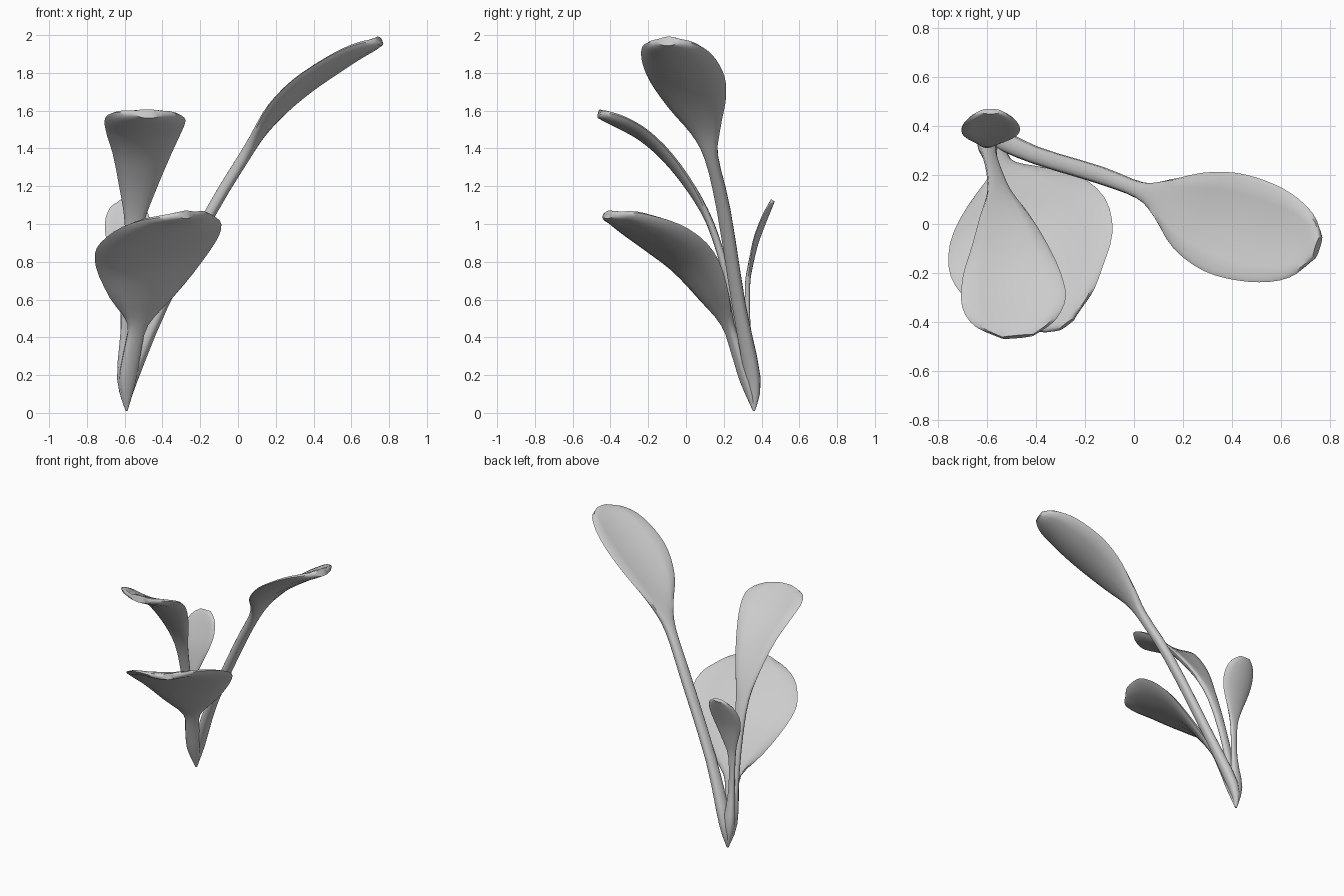
import bpy, bmesh, math
from mathutils import Vector

cube = bpy.data.objects.get("Cube")
if cube:
    bpy.data.objects.remove(cube, do_unlink=True)

mat = bpy.data.materials.new("pale grey")
mat.use_nodes = True
grey = (0.6, 0.6, 0.6, 1)
mat.diffuse_color = grey
mat.node_tree.nodes["Principled BSDF"].inputs["Base Color"].default_value = grey

SIDES, STEPS = 14, 3


def smooth_path(rows):
    """Catmull-Rom samples through rows of x, y, z, half width, half thickness."""
    pts = [Vector(r) for r in rows]
    ext = [pts[0]] + pts + [pts[-1]]
    out = []
    for a, b, c, d in zip(ext, ext[1:], ext[2:], ext[3:]):
        for k in range(STEPS):
            t = k / STEPS
            out.append(0.5 * (2 * b + (c - a) * t + (2 * a - 5 * b + 4 * c - d) * t ** 2
                              + (3 * b - a - 3 * c + d) * t ** 3))
    return out + [pts[-1]]


def leaf(name, across, cup, rows):
    """Stalk and cupped blade swept as one skin along the midrib."""
    stations = smooth_path(rows)
    mids = [Vector(s[:3]) for s in stations]
    bm = bmesh.new()
    rings = []
    for i, s in enumerate(stations):
        tangent = (mids[min(i + 1, len(mids) - 1)] - mids[max(i - 1, 0)]).normalized()
        side = Vector(across)
        side = (side - tangent * side.dot(tangent)).normalized()
        up = tangent.cross(side)
        width, thick = s[3], s[4]
        bend = cup * max(0, width - 0.05)
        ring = []
        for k in range(SIDES):
            a = math.tau * k / SIDES
            u, v = math.cos(a), math.sin(a)
            v = math.copysign(abs(v) ** 0.65, v)
            ring.append(bm.verts.new(mids[i] + side * width * u
                                     + up * (thick * v + bend * (u * u - 0.4))))
        rings.append(ring)
    for r, q in zip(rings, rings[1:]):
        for k in range(SIDES):
            n = (k + 1) % SIDES
            bm.faces.new((r[k], r[n], q[n], q[k]))
    bm.faces.new(rings[0][::-1])
    bm.faces.new(rings[-1])
    bmesh.ops.recalc_face_normals(bm, faces=bm.faces)
    mesh = bpy.data.meshes.new(name)
    bm.to_mesh(mesh)
    bm.free()
    mesh.materials.append(mat)
    obj = bpy.data.objects.new(name, mesh)
    bpy.context.collection.objects.link(obj)
    bpy.ops.object.select_all(action='DESELECT')
    obj.select_set(True)
    bpy.context.view_layer.objects.active = obj
    bpy.ops.object.shade_smooth_by_angle(angle=math.radians(50))


# Broad low leaf at the front
leaf("broad_front_leaf", (0.9, 0.33, 0.13), 0.17, [
    (-.59, .36, .01, .005, .005), (-.585, .32, .17, .045, .03),
    (-.56, .27, .32, .048, .025), (-.53, .22, .47, .06, .025),
    (-.5, .14, .61, .19, .024), (-.46, .03, .77, .31, .024),
    (-.415, -.09, .88, .355, .024), (-.37, -.22, .965, .31, .024),
    (-.325, -.32, 1.02, .21, .024), (-.295, -.38, 1.04, .12, .024),
    (-.275, -.41, 1.05, .04, .022)])

# Tall leaf arching to the front
leaf("tall_front_leaf", (1, 0.03, 0), 0.25, [
    (-.59, .36, .01, .005, .005), (-.6, .33, .18, .04, .03),
    (-.59, .28, .45, .03, .02), (-.57, .21, .75, .033, .02),
    (-.55, .13, 1, .05, .02), (-.53, .03, 1.19, .1, .024),
    (-.51, -.1, 1.36, .155, .025), (-.5, -.22, 1.47, .2, .025),
    (-.49, -.33, 1.535, .213, .025), (-.48, -.41, 1.57, .165, .025),
    (-.475, -.46, 1.585, .07, .024)])

# Tallest leaf reaching to the left
leaf("tallest_left_leaf", (0.3, 0.95, 0), 0.25, [
    (-.59, .36, .01, .005, .005), (-.565, .355, .18, .04, .034),
    (-.4, .28, .57, .036, .03), (-.14, .2, 1.07, .036, .03),
    (.03, .135, 1.35, .036, .03), (.12, .1, 1.49, .085, .026),
    (.23, .05, 1.62, .165, .026), (.36, .005, 1.735, .21, .026),
    (.49, -.03, 1.825, .212, .026), (.61, -.06, 1.9, .185, .026),
    (.7, -.08, 1.945, .13, .026), (.75, -.095, 1.968, .05, .026)])

# Small leaf at the back
leaf("small_back_leaf", (-1, 0, 0), 0.25, [
    (-.59, .36, .01, .005, .005), (-.6, .355, .18, .038, .03),
    (-.6, .33, .42, .022, .015), (-.6, .325, .66, .027, .014),
    (-.595, .34, .78, .06, .014), (-.59, .365, .9, .105, .014),
    (-.585, .4, 1, .12, .014), (-.585, .435, 1.08, .095, .014),
    (-.585, .46, 1.125, .04, .012)])
